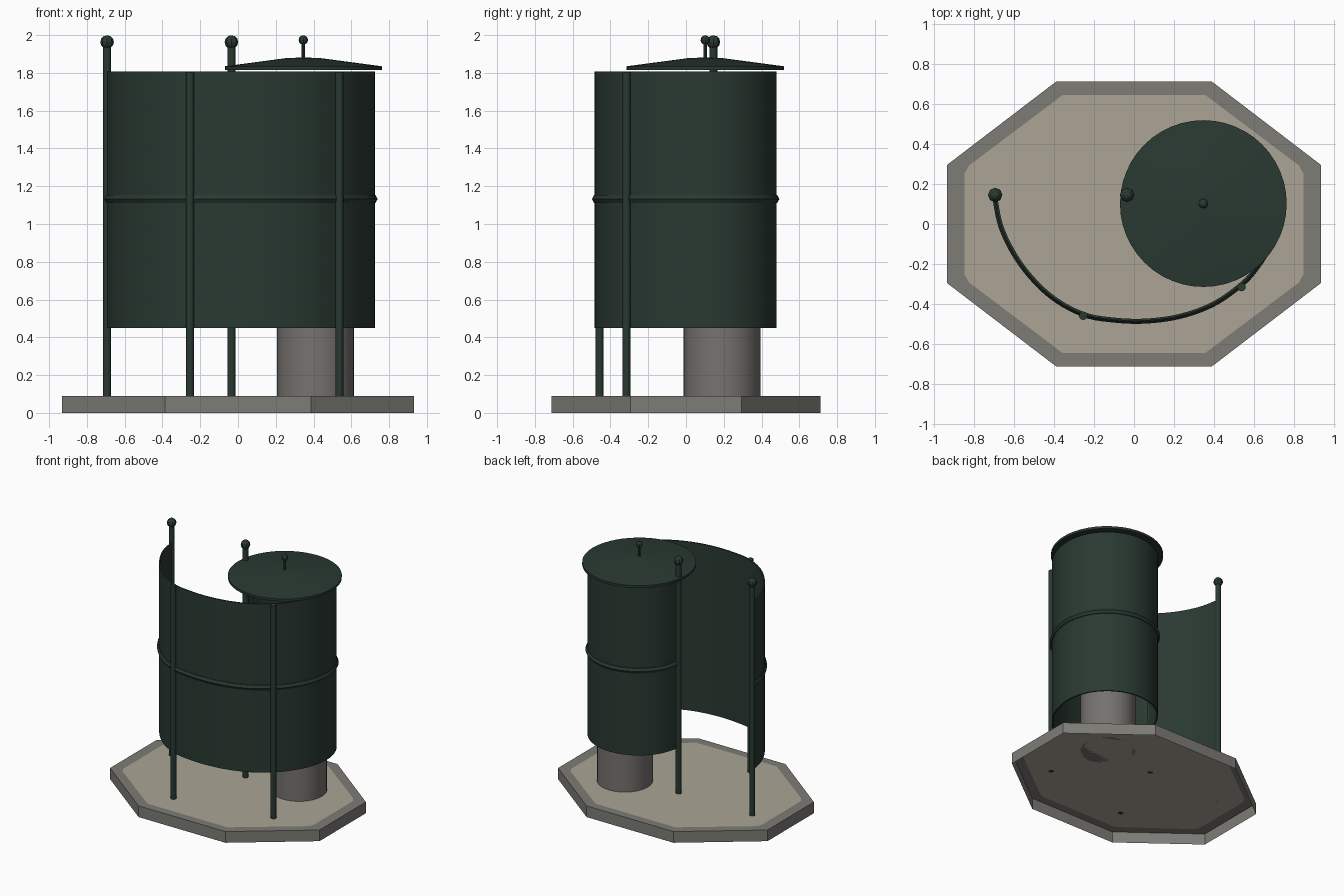
import bpy, bmesh, math
from mathutils import Vector

if "Cube" in bpy.data.objects:
    bpy.data.objects.remove(bpy.data.objects["Cube"])


def material(name, rgb):
    m = bpy.data.materials.new(name)
    m.diffuse_color = (*rgb, 1)
    m.use_nodes = True
    m.node_tree.nodes["Principled BSDF"].inputs["Base Color"].default_value = m.diffuse_color
    return m


GREEN = material("dark green", (0.0225, 0.041, 0.0315))
TAN = material("tan floor", (0.41, 0.375, 0.30))
KERB = material("grey kerb", (0.205, 0.2, 0.18))
STONE = material("grey pedestal", (0.18, 0.168, 0.157))


def finish(bm, name, mats, smooth=True, recalc=True):
    if recalc:
        bmesh.ops.recalc_face_normals(bm, faces=bm.faces)
    me = bpy.data.meshes.new(name)
    bm.to_mesh(me)
    bm.free()
    ob = bpy.data.objects.new(name, me)
    bpy.context.collection.objects.link(ob)
    for m in mats:
        me.materials.append(m)
    if smooth:
        bpy.ops.object.select_all(action='DESELECT')
        ob.select_set(True)
        bpy.context.view_layer.objects.active = ob
        bpy.ops.object.shade_smooth_by_angle(angle=math.radians(35))
    return ob


def lathe(name, x, y, profile, mat, sides):
    """Revolve a (radius, z) profile with capped ends."""
    bm = bmesh.new()
    rings = [[bm.verts.new((x + r * math.cos(math.tau * i / sides),
                            y + r * math.sin(math.tau * i / sides), z))
              for i in range(sides)] for r, z in profile]
    for a, b in zip(rings, rings[1:]):
        for i in range(sides):
            j = (i + 1) % sides
            bm.faces.new((a[i], a[j], b[j], b[i]))
    bm.faces.new(rings[0])
    bm.faces.new(rings[-1])
    return finish(bm, name, [mat])


def ball(name, x, y, z, r):
    bm = bmesh.new()
    bmesh.ops.create_uvsphere(bm, u_segments=8, v_segments=6, radius=r)
    bmesh.ops.translate(bm, verts=bm.verts, vec=(x, y, z))
    return finish(bm, name, [GREEN], False)


def sweep(name, path, section):
    """Sweep an (outward offset, z) section along the plan path."""
    bm = bmesh.new()
    rows = []
    for i, p in enumerate(path):
        t = (path[min(i + 1, len(path) - 1)] - path[max(i - 1, 0)]).normalized()
        out = Vector((t.y, -t.x))
        rows.append([bm.verts.new((*(p + out * o), z)) for o, z in section])
    n = len(section)
    for a, b in zip(rows, rows[1:]):
        for i in range(n):
            j = (i + 1) % n
            bm.faces.new((a[i], a[j], b[j], b[i]))
    bm.faces.new(rows[0])
    bm.faces.new(rows[-1])
    return finish(bm, name, [GREEN])


def mirrored(quarter):
    back = quarter[::-1]
    return (quarter + [(-x, y) for x, y in back]
            + [(-x, -y) for x, y in quarter] + [(x, -y) for x, y in back])


# Base: open-bottomed kerb shell with the floor inset in its top
outer = mirrored([(0.933, 0.295), (0.933, 0.295), (0.387, 0.712)])
inner = mirrored([(0.847, 0.25), (0.822, 0.293), (0.357, 0.643)])
H = 0.09
bm = bmesh.new()
n = len(outer)
loops = [[bm.verts.new((x, y, z)) for x, y in pts]
         for pts, z in ((outer, 0), (outer, H), (inner, H))]
for a, b in zip(loops, loops[1:]):
    for i in range(n):
        j = (i + 1) % n
        bm.faces.new((a[i], a[j], b[j], b[i]))
bm.faces.new(loops[2]).material_index = 1
bmesh.ops.remove_doubles(bm, verts=bm.verts, dist=0.0005)
finish(bm, "base_slab", [KERB, TAN], False, recalc=False)

# Spiral plan: wide front sweep that tightens into a round enclosure
CX, CY, R = 0.346, 0.102, 0.373
ctrl = [(-0.69, 0.145), (-0.652, -0.025), (-0.557, -0.2), (-0.417, -0.35),
        (-0.254, -0.443), (-0.1, -0.472), (0.06, -0.477), (0.23, -0.453),
        (0.39, -0.395), (0.523, -0.304), (0.598, -0.226), (0.669, -0.115),
        (0.708, 0.0)]
ctrl += [(CX + R * math.cos(math.radians(a)), CY + R * math.sin(math.radians(a)))
         for a in [6 + 24 * k for k in range(7)] + [173]]
ctrl = [Vector(c) for c in ctrl]
ctrl = [2 * ctrl[0] - ctrl[1]] + ctrl + [2 * ctrl[-1] - ctrl[-2]]
path = []
for p0, p1, p2, p3 in zip(ctrl, ctrl[1:], ctrl[2:], ctrl[3:]):
    for k in range(5):
        t = k / 5
        path.append(0.5 * (2 * p1 + (p2 - p0) * t
                           + (2 * p0 - 5 * p1 + 4 * p2 - p3) * t * t
                           + (3 * p1 - p0 - 3 * p2 + p3) * t ** 3))
path.append(ctrl[-2])

sweep("screen_wall", path, [(-0.005, 0.45), (0.005, 0.45), (0.005, 1.807), (-0.005, 1.807)])
sweep("screen_band", path, [(0.0, 1.108), (0.009, 1.112), (0.02, 1.132),
                            (0.009, 1.153), (0.0, 1.157)])

# Posts: two tall end posts with ball tops, two front posts
for name, x, y, top in (("left_end_post", -0.693, 0.145, 1.94),
                        ("inner_end_post", -0.035, 0.145, 1.94),
                        ("left_front_post", -0.254, -0.458, 1.805),
                        ("right_front_post", 0.537, -0.315, 1.805)):
    lathe(name, x, y, [(0.021, H), (0.021, top)], GREEN, 12)
    if top > 1.9:
        ball(name + "_ball", x, y, 1.963, 0.036)

# Pedestal inside the enclosure
lathe("pedestal", 0.411, 0.19, [(0.204, H), (0.204, 0.55)], STONE, 32)

# Shallow conical lid with finial
lathe("lid", CX, CY, [(0.416, 1.816), (0.416, 1.835), (0.085, 1.879), (0.01, 1.881)], GREEN, 48)
lathe("finial_rod", CX, CY, [(0.01, 1.87), (0.01, 1.97)], GREEN, 10)
ball("finial_ball", CX, CY, 1.974, 0.025)
